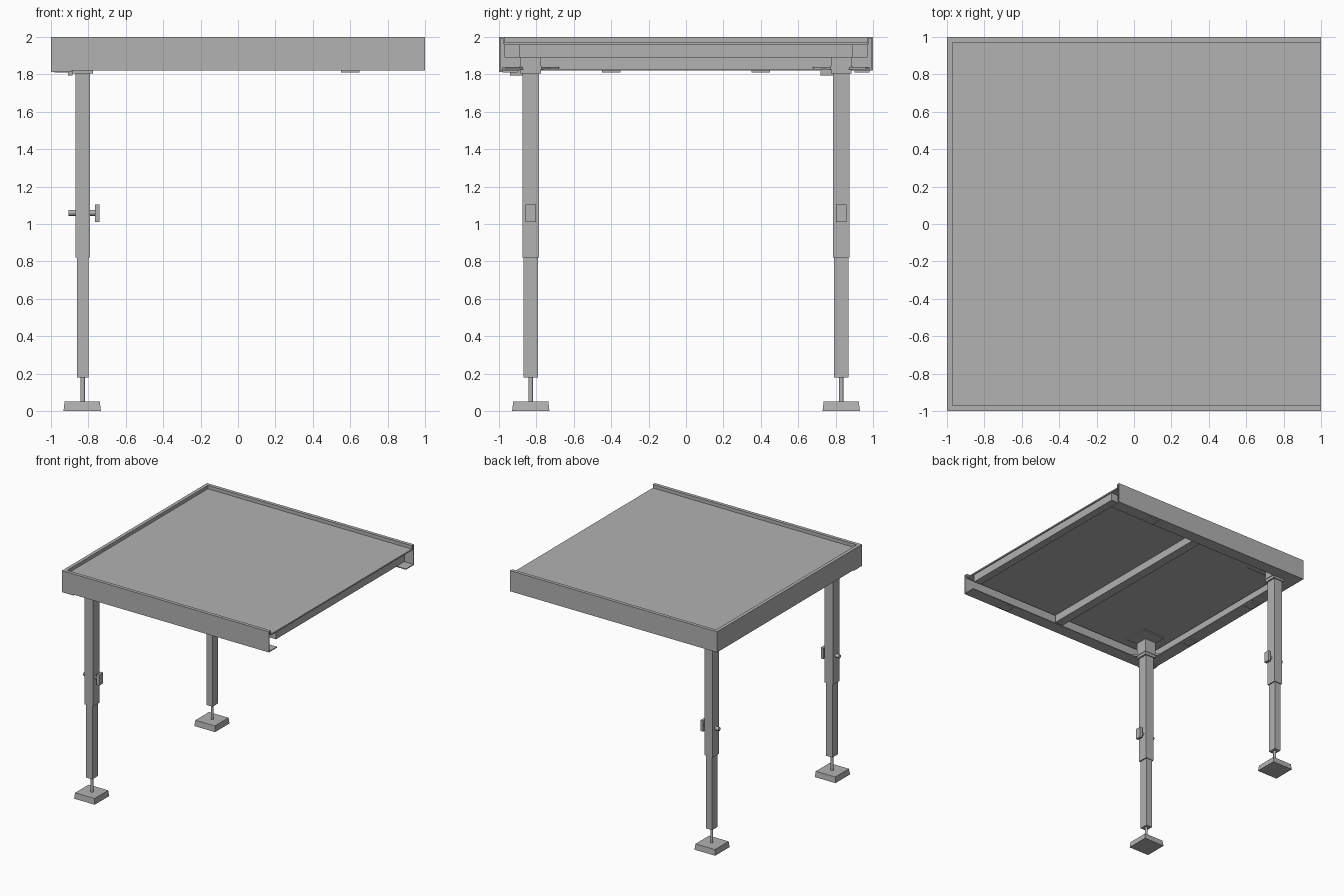
import bpy, bmesh
from mathutils import Vector, Matrix
from math import radians

cube = bpy.data.objects.get("Cube")
if cube:
    bpy.data.objects.remove(cube, do_unlink=True)

grey = bpy.data.materials.new("plain grey")
grey.use_nodes = True
TONE = (0.445, 0.445, 0.445, 1)
grey.diffuse_color = TONE
grey.node_tree.nodes["Principled BSDF"].inputs["Base Color"].default_value = TONE


def finish(name, bm):
    bmesh.ops.recalc_face_normals(bm, faces=bm.faces)
    mesh = bpy.data.meshes.new(name)
    bm.to_mesh(mesh)
    bm.free()
    mesh.materials.append(grey)
    obj = bpy.data.objects.new(name, mesh)
    bpy.context.collection.objects.link(obj)
    return obj


def box(name, x, y, z, taper=1.0, turn=0):
    """Box from (low, high) spans; taper scales the top, turn rotates about z."""
    bm = bmesh.new()
    bmesh.ops.create_cube(bm, size=1)
    for v in bm.verts:
        k = taper if v.co.z > 0 else 1
        v.co = Vector((v.co.x * (x[1] - x[0]) * k, v.co.y * (y[1] - y[0]) * k,
                       v.co.z * (z[1] - z[0])))
    bmesh.ops.rotate(bm, verts=bm.verts, matrix=Matrix.Rotation(radians(turn), 3, "Z"))
    bmesh.ops.translate(bm, verts=bm.verts,
                        vec=[(s[0] + s[1]) / 2 for s in (x, y, z)])
    return finish(name, bm)


def around(c, half):
    return (c - half, c + half)


def rod(name, centre, radius, length, axis="Z"):
    bm = bmesh.new()
    bmesh.ops.create_cone(bm, cap_ends=True, segments=16, radius1=radius,
                          radius2=radius, depth=length)
    if axis == "X":
        bmesh.ops.rotate(bm, verts=bm.verts, matrix=Matrix.Rotation(radians(90), 3, "Y"))
    bmesh.ops.translate(bm, verts=bm.verts, vec=centre)
    obj = finish(name, bm)
    bpy.context.view_layer.objects.active = obj
    obj.select_set(True)
    bpy.ops.object.shade_smooth_by_angle()
    obj.select_set(False)


# Folded rail swept round three sides, open at +x; profile is (inset, height)
T = 0.008
profile = [(0.03, 1.962), (0.03, 2), (0, 2), (0, 1.82), (0.11, 1.82),
           (0.11, 1.82 + T), (T, 1.82 + T), (T, 2 - T), (0.03 - T, 2 - T),
           (0.03 - T, 1.962)]
bm = bmesh.new()
rings = []
for x, y, inset_x in ((1, -1, 0), (-1, -1, 1), (-1, 1, 1), (1, 1, 0)):
    rings.append([bm.verts.new((x + inset_x * i, y - y * i, z)) for i, z in profile])
n = len(profile)
for a, b in zip(rings, rings[1:]):
    for i in range(n):
        j = (i + 1) % n
        bm.faces.new((a[i], a[j], b[j], b[i]))
bm.faces.new(rings[0])
bm.faces.new(rings[-1])
finish("edge_rail", bm)

# Deck sheet and the beams below it
box("deck", (-0.97, 1), (-0.97, 0.97), (1.958, 1.97))
box("end_beam", (0.92, 0.99), (-0.89, 0.89), (1.89, 1.96))
box("middle_beam", (-0.04, 0.04), (-0.97, 0.97), (1.89, 1.96))

# Clips under the rail flanges
for s in (-1, 1):
    box("side_clip", (-0.98, -0.9), around(0.4 * s, 0.05), (1.81, 1.822))
    box("long_clip", around(0.6, 0.05), around(0.94 * s, 0.04), (1.81, 1.822))
box("corner_clip", (-1, -0.89), (-1, -0.89), (1.812, 1.822))

# Telescopic legs with levelling feet
LEG = -0.83
for s, side in ((-1, "front"), (1, "back")):
    y = s * 0.83
    box(side + "_foot", around(LEG - 0.003, 0.1), around(y, 0.1), (0, 0.05), taper=0.94)
    rod(side + "_foot_screw", (LEG, y, 0.12), 0.012, 0.15)
    box(side + "_lower_leg", around(LEG, 0.03), around(y, 0.038), (0.18, 0.83))
    box(side + "_upper_leg", around(LEG, 0.04), around(y, 0.045), (0.82, 1.83))
    box(side + "_leg_head", around(LEG, 0.055), around(y, 0.055), (1.805, 1.96))
    box(side + "_leg_flange", around(LEG, 0.06), around(y, 0.06), (1.83, 1.845))
    box(side + "_leg_plate", around(LEG + 0.05, 0.11), around(y - s * 0.05, 0.11), (1.95, 1.96))
    box(side + "_corner_brace", around(LEG, 0.2), around(y, 0.012), (1.825, 1.84), turn=45 * s)
    box(side + "_latch", (-0.91, -0.885), around(y - 0.075, 0.035), (1.795, 1.825))
    # Clamp knob
    rod(side + "_knob_shaft", (-0.83, y, 1.06), 0.016, 0.15, axis="X")
    box(side + "_knob", (-0.765, -0.74), around(y, 0.027), (1.01, 1.105))
